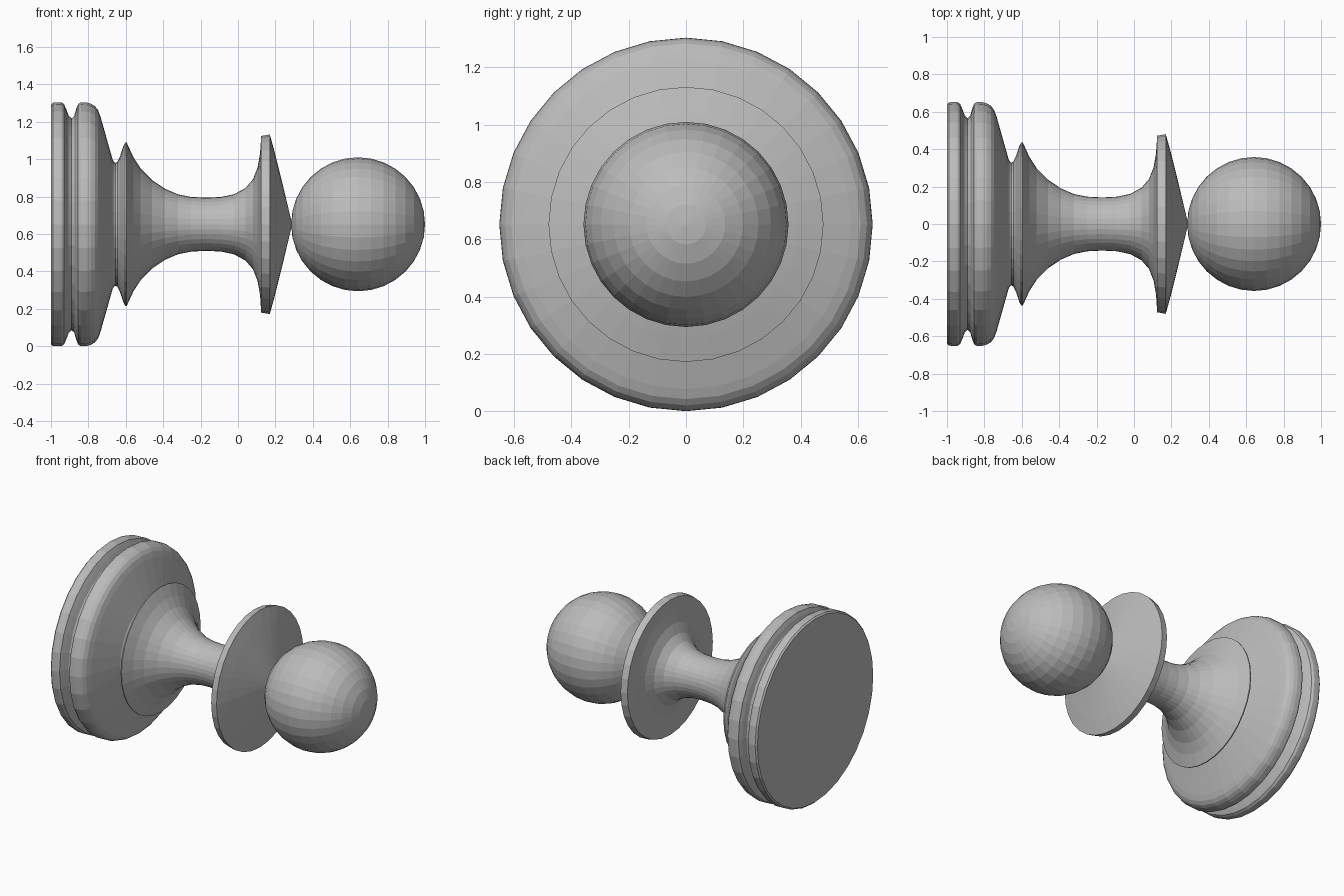
import bpy, bmesh, math
from mathutils import Matrix, Vector

cube = bpy.data.objects.get("Cube")
if cube:
    bpy.data.objects.remove(cube, do_unlink=True)

AXIS_Z = 0.652
SIDES = 32

grey = bpy.data.materials.new("plain_grey")
grey.use_nodes = True
COLOUR = (0.5, 0.5, 0.5, 1)
grey.diffuse_color = COLOUR
grey.node_tree.nodes["Principled BSDF"].inputs["Base Color"].default_value = COLOUR


def finish(bm, name):
    bmesh.ops.recalc_face_normals(bm, faces=bm.faces)
    mesh = bpy.data.meshes.new(name)
    bm.to_mesh(mesh)
    bm.free()
    mesh.materials.append(grey)
    obj = bpy.data.objects.new(name, mesh)
    obj.location.z = AXIS_Z
    bpy.context.collection.objects.link(obj)
    return obj


def turned(name, profile):
    """Turn an (x, radius) profile around the x axis and cap its ends."""
    bm = bmesh.new()
    rings = []
    for x, r in profile:
        angles = [2 * math.pi * i / SIDES for i in range(SIDES)]
        rings.append([bm.verts.new((x, r * math.sin(a), r * math.cos(a))) for a in angles])
    for a, b in zip(rings, rings[1:]):
        for i in range(SIDES):
            j = (i + 1) % SIDES
            bm.faces.new((a[i], a[j], b[j], b[i]))
    bm.faces.new(rings[0])
    bm.faces.new(rings[-1])
    return finish(bm, name)


# Grooved foot, tapering to the waist
turned("base", [
    (-1, .64), (-.99, .65), (-.97, .652), (-.945, .652), (-.93, .643), (-.918, .615),
    (-.905, .58), (-.89, .566), (-.875, .58), (-.866, .615), (-.855, .643),
    (-.84, .652), (-.81, .651), (-.785, .644), (-.765, .632), (-.748, .61),
    (-.735, .575), (-.67, .345), (-.662, .333), (-.655, .328)])

# Flared stem with a pointed bead at its foot
turned("stem", [
    (-.658, .328), (-.645, .334), (-.63, .365), (-.612, .42), (-.603, .436),
    (-.595, .437), (-.585, .415), (-.56, .36), (-.52, .298), (-.46, .237),
    (-.39, .19), (-.32, .16), (-.25, .146), (-.17, .142), (-.09, .146),
    (-.02, .161), (.04, .194), (.08, .24), (.105, .305), (.118, .38), (.124, .472)])

# Collar disc with a shallow conical front
turned("collar", [(.123, .472), (.17, .48), (.195, .39), (.235, .23), (.285, .02)])

# Round head, with its pole on the turning axis
bm = bmesh.new()
turn = Matrix.Translation(Vector((.642, 0, 0))) @ Matrix.Rotation(math.pi / 2, 4, "Y")
bmesh.ops.create_uvsphere(bm, u_segments=SIDES, v_segments=16, radius=.358, matrix=turn)
finish(bm, "head")
